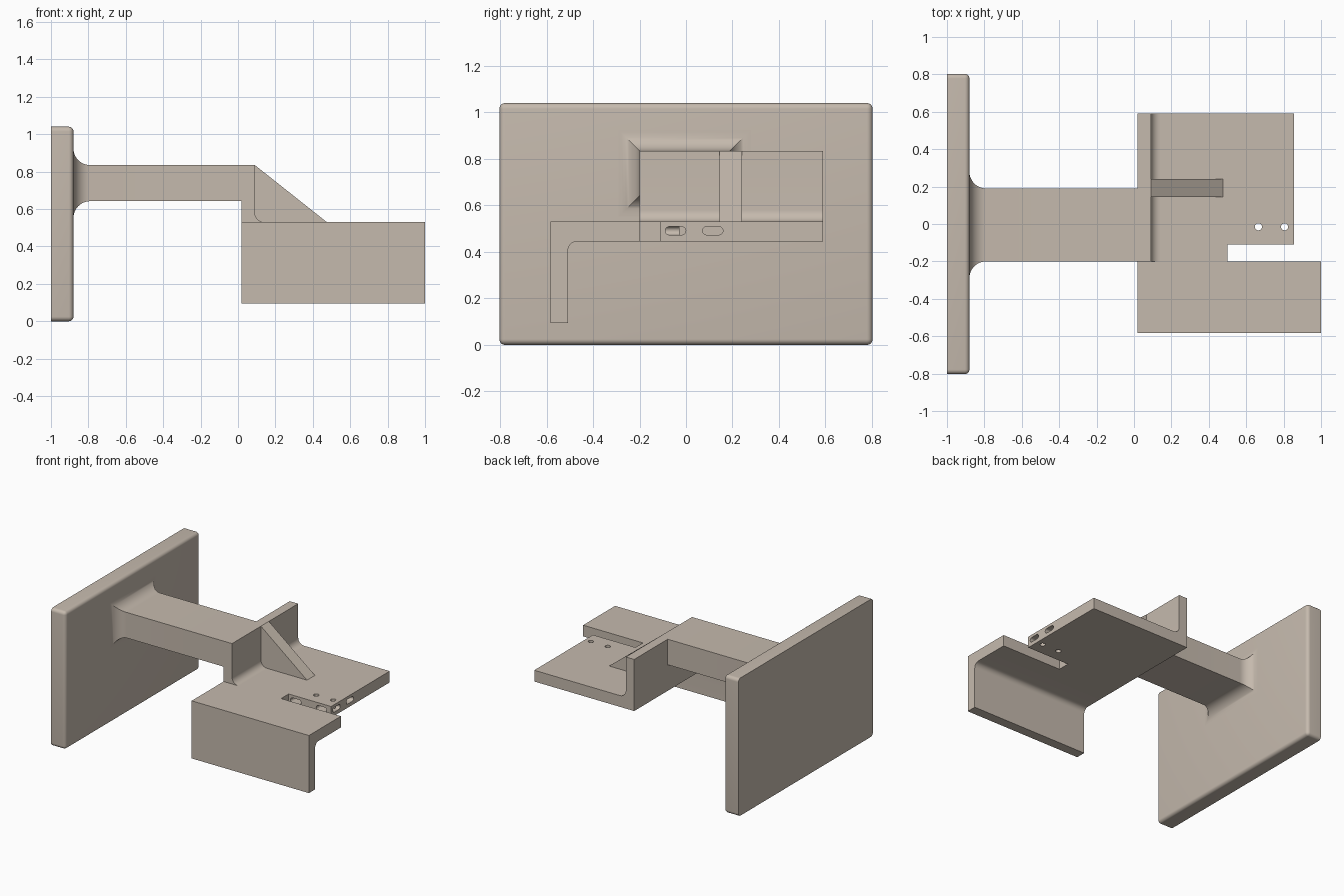
import bpy, bmesh
from math import sin, cos, pi
from mathutils import Vector

cube = bpy.data.objects.get("Cube")
if cube:
    bpy.data.objects.remove(cube, do_unlink=True)

mat = bpy.data.materials.new("warm beige plastic")
mat.use_nodes = True
COLOUR = (0.56, 0.49, 0.42, 1)
mat.diffuse_color = COLOUR
mat.node_tree.nodes["Principled BSDF"].inputs["Base Color"].default_value = COLOUR


def finish(name, bm):
    bmesh.ops.recalc_face_normals(bm, faces=bm.faces[:])
    mesh = bpy.data.meshes.new(name)
    bm.to_mesh(mesh)
    bm.free()
    mesh.materials.append(mat)
    ob = bpy.data.objects.new(name, mesh)
    bpy.context.collection.objects.link(ob)
    return ob


def loft(name, rings):
    """Skin equal-length rings of points and cap both ends."""
    bm = bmesh.new()
    loops = [[bm.verts.new(p) for p in ring] for ring in rings]
    n = len(loops[0])
    for a, b in zip(loops, loops[1:]):
        for i in range(n):
            j = (i + 1) % n
            bm.faces.new((a[i], a[j], b[j], b[i]))
    bm.faces.new(loops[0])
    bm.faces.new(loops[-1])
    return finish(name, bm)


def prism(name, pts, axis, lo, hi):
    """Extrude a 2D outline along axis; the outline uses the other two axes in order."""
    def place(p, d):
        q = list(p)
        q.insert(axis, d)
        return Vector(q)
    return loft(name, [[place(p, d) for p in pts] for d in (lo, hi)])


def arc(cx, cy, r, start, end, steps=10):
    return [(cx + r * cos(start + (end - start) * i / steps),
             cy + r * sin(start + (end - start) * i / steps)) for i in range(steps + 1)]


def cut(target, cutter):
    mod = target.modifiers.new("cut", 'BOOLEAN')
    mod.object = cutter
    mod.solver = 'EXACT'
    bpy.context.view_layer.objects.active = target
    bpy.ops.object.modifier_apply(modifier=mod.name)
    bpy.data.objects.remove(cutter, do_unlink=True)


# Back plate, rounded everywhere except around its flat rear face
bm = bmesh.new()
bmesh.ops.create_cube(bm, size=1)
for v in bm.verts:
    v.co = Vector((v.co.x * 0.12 - 0.94, v.co.y * 1.606, (v.co.z + 0.5) * 1.04))
edges = [e for e in bm.edges if any(v.co.x > -0.9 for v in e.verts)]
bmesh.ops.bevel(bm, geom=edges, offset=0.025, segments=6, profile=0.5, affect='EDGES')
back_plate = finish("back_plate", bm)

# Arm, flaring with mitred fillets into the plate
R = 0.09
rings = []
for i in range(13):
    t = pi / 2 * (1 - i / 12)
    x, o = -0.79 - R * sin(t), R * (1 - cos(t))
    y0, y1, z0, z1 = -0.2 - o, 0.19 + o, 0.642 - o, 0.835 + o
    rings.append([(x, y0, z0), (x, y1, z0), (x, y1, z1), (x, y0, z1)])
rings.append([(0.02, y, z) for _, y, z in rings[-1]])
arm = loft("arm", rings)

# Upright wall with a fillet running down onto the shelf
wall = prism("upright_wall",
             [(0.02, 0.53), *reversed(arc(0.14, 0.58, 0.05, pi, 1.5 * pi)),
              (0.09, 0.835), (0.02, 0.835)], 1, -0.2, 0.59)

# Triangular rib bracing the wall
rib = prism("brace_rib", [(0.09, 0.53), (0.475, 0.53), (0.09, 0.835)], 1, 0.145, 0.24)

# Shelf with a side notch
shelf = prism("shelf", [(0.02, -0.2), (0.5, -0.2), (0.5, -0.11), (0.855, -0.11),
                        (0.855, 0.59), (0.02, 0.59)], 2, 0.445, 0.53)

# Hanging front flange with a rounded inner corner
flange = prism("front_flange",
               [(-0.582, 0.095), (-0.508, 0.095), *reversed(arc(-0.468, 0.405, 0.04, pi / 2, pi)),
                (-0.2, 0.445), (-0.2, 0.53), (-0.582, 0.53)], 0, 0.02, 1.0)


def slot(c):
    r, h = 0.018, 0.026
    return arc(c + h, 0.491, r, -pi / 2, pi / 2, 8) + arc(c - h, 0.491, r, pi / 2, 1.5 * pi, 8)


# Slots in the shelf edges, then pin holes through it
for c in (-0.045, 0.115):
    cut(shelf, prism("slot_cutter", slot(c), 0, 0.775, 0.9))
for c in (0.56, 0.775):
    cut(shelf, prism("slot_cutter", slot(c), 1, -0.15, -0.03))
for x in (0.665, 0.805):
    cut(shelf, prism("pin_cutter", arc(x, -0.015, 0.019, 0, 2 * pi, 20)[:-1], 2, 0.4, 0.6))

# Smooth the rounded parts and keep crisp edges
bpy.ops.object.select_all(action='DESELECT')
for ob in (back_plate, arm, wall, rib, shelf, flange):
    ob.select_set(True)
bpy.context.view_layer.objects.active = back_plate
bpy.ops.object.shade_smooth_by_angle(angle=pi / 6)
